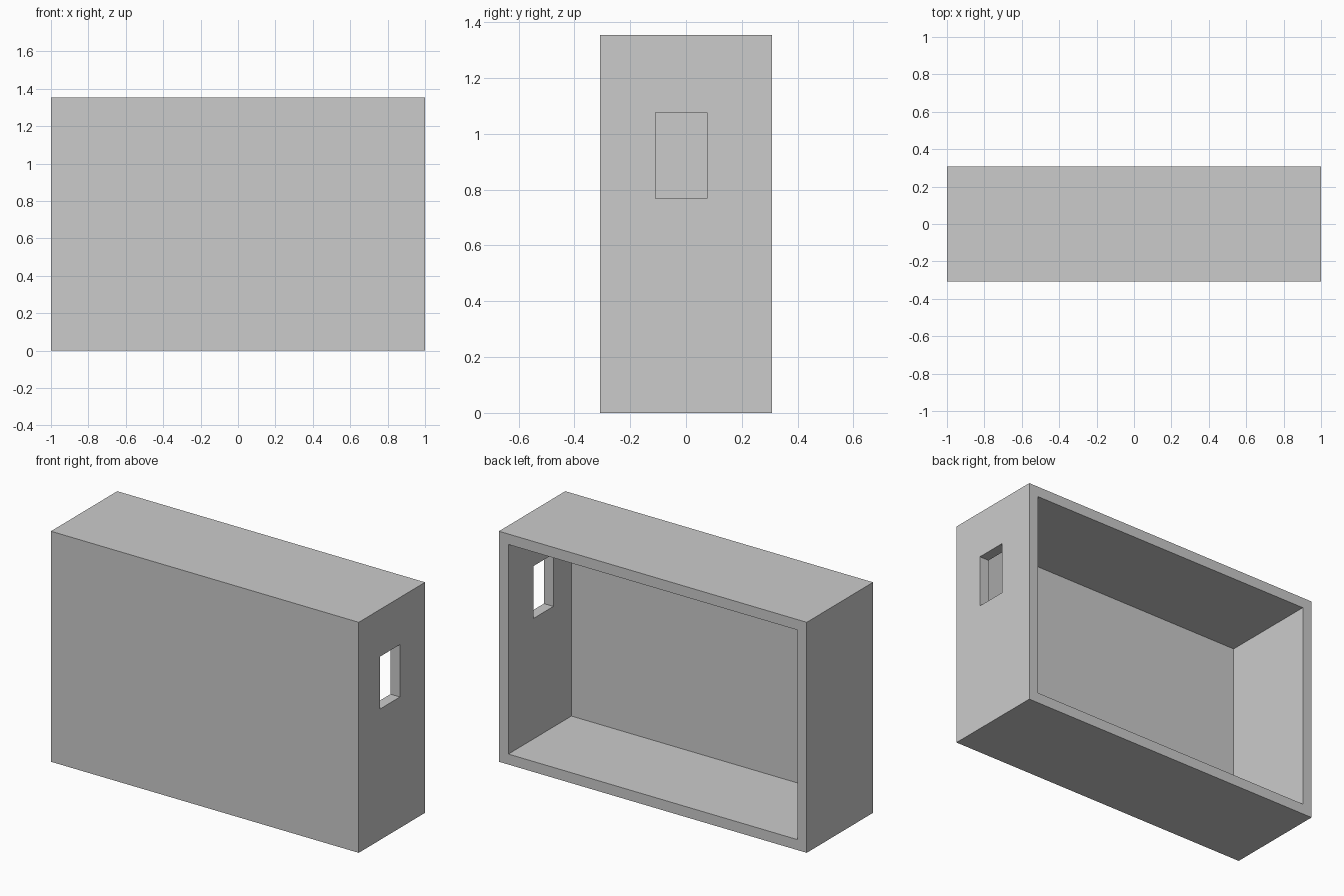
import bpy
import bmesh
from mathutils import Vector

old = bpy.data.objects.get("Cube")
if old:
    bpy.data.objects.remove(old, do_unlink=True)

UNIT = 2 / 65                      # one wall step, the case is 65 units long
W, D, H = 65 * UNIT, 20 * UNIT, 44 * UNIT
WALL, PANEL = 2 * UNIT, UNIT       # side walls and thinner front panel

grey = bpy.data.materials.new("plain grey")
grey.use_nodes = True
colour = (0.6, 0.6, 0.6, 1)
grey.diffuse_color = colour
grey.node_tree.nodes["Principled BSDF"].inputs["Base Color"].default_value = colour


def box(name, low, high):
    """Box object spanning two opposite corners."""
    low, high = Vector(low), Vector(high)
    bm = bmesh.new()
    bmesh.ops.create_cube(bm, size=1)
    bmesh.ops.scale(bm, vec=high - low, verts=bm.verts)
    bmesh.ops.translate(bm, vec=(low + high) / 2, verts=bm.verts)
    mesh = bpy.data.meshes.new(name)
    bm.to_mesh(mesh)
    bm.free()
    mesh.materials.append(grey)
    obj = bpy.data.objects.new(name, mesh)
    bpy.context.collection.objects.link(obj)
    return obj


# Case shell
case = box("case_shell", (-W / 2, -D / 2, 0), (W / 2, D / 2, H))

# Cavity open at the back, and the port through the left wall
cutters = [
    box("cavity_cutter", (-W / 2 + WALL, -D / 2 + PANEL, WALL),
        (W / 2 - WALL, D, H - WALL)),
    box("port_cutter", (W / 2 - 2 * WALL, -0.11, 25 * UNIT),
        (W / 2 + WALL, 0.075, 35 * UNIT)),
]
for cutter in cutters:
    cut = case.modifiers.new(cutter.name, 'BOOLEAN')
    cut.operation = 'DIFFERENCE'
    cut.solver = 'EXACT'
    cut.object = cutter
    cutter.hide_render = True
    cutter.hide_viewport = True
